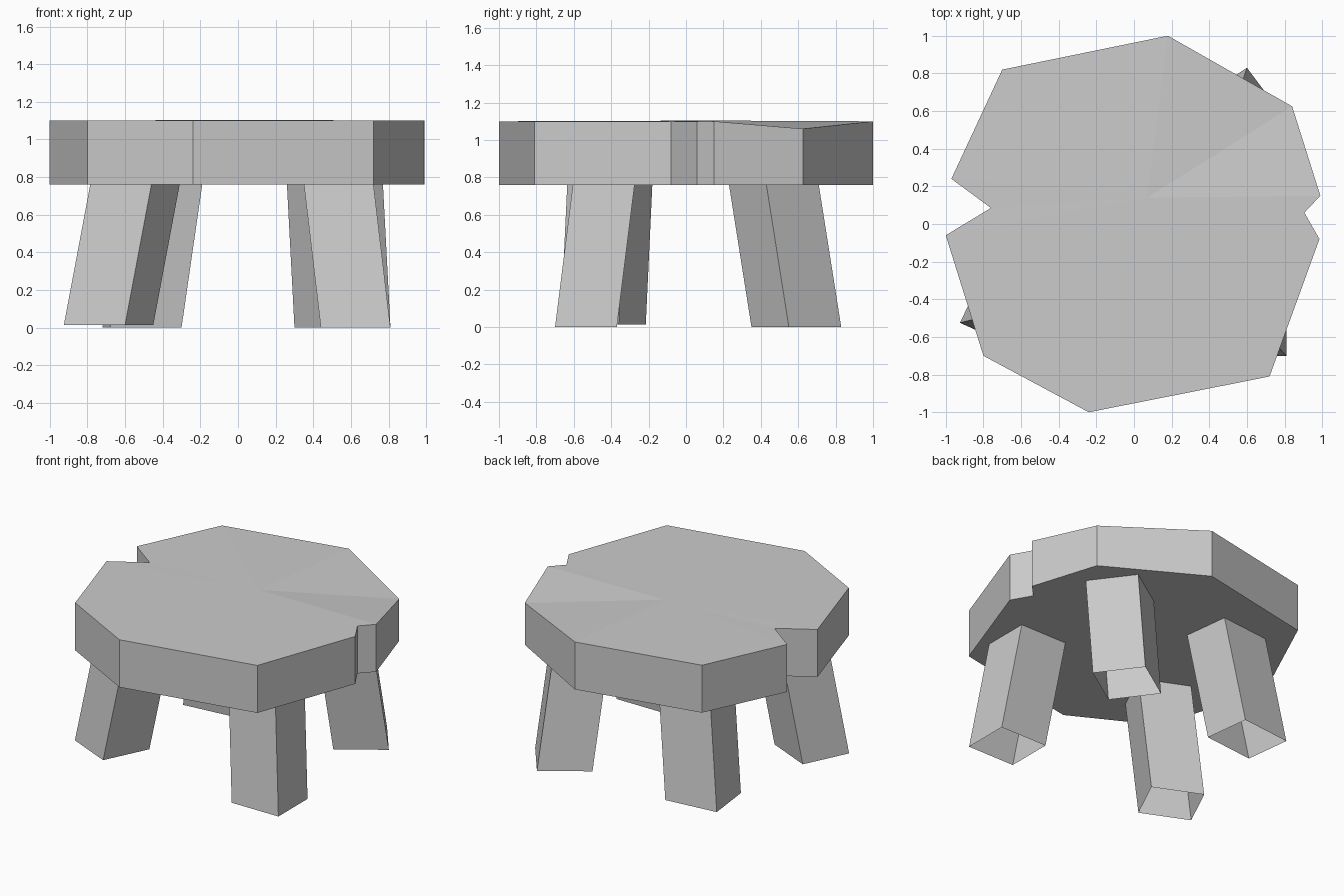
import bpy
import bmesh
from mathutils import Vector

default_cube = bpy.data.objects.get("Cube")
if default_cube:
    bpy.data.objects.remove(default_cube, do_unlink=True)

UNDERSIDE, TOP = 0.76, 1.10

# One plain grey for the whole table
grey = bpy.data.materials.new("stone_grey")
grey.use_nodes = True
colour = (0.6, 0.6, 0.6, 1)
grey.diffuse_color = colour
grey.node_tree.nodes["Principled BSDF"].inputs["Base Color"].default_value = colour


def finish(bm, name):
    mesh = bpy.data.meshes.new(name)
    bm.to_mesh(mesh)
    bm.free()
    mesh.materials.append(grey)
    obj = bpy.data.objects.new(name, mesh)
    bpy.context.collection.objects.link(obj)
    return obj


def add_walls(bm, lower, upper):
    """Join two rings of vertices with quads."""
    count = len(lower)
    for i in range(count):
        j = (i + 1) % count
        bm.faces.new((lower[i], lower[j], upper[j], upper[i]))


def tabletop(outline, chipped_corner, chip_depth, hub):
    bm = bmesh.new()
    lower = [bm.verts.new((x, y, UNDERSIDE)) for x, y in outline]
    upper = [bm.verts.new((x, y, TOP)) for x, y in outline]
    upper[chipped_corner].co.z -= chip_depth
    add_walls(bm, lower, upper)
    bm.faces.new(lower[::-1])
    # The top fans out from a central point, so the worn corner dips
    centre = bm.verts.new(hub)
    for i, vert in enumerate(upper):
        bm.faces.new((vert, upper[(i + 1) % len(upper)], centre))
    return finish(bm, "tabletop")


def leg(name, start, side_a, side_b, lean, foot_z=0.0):
    """Hollow slanted leg: a foot corner, two sides and a lean to the top."""
    bm = bmesh.new()
    p, a, b = Vector(start), Vector(side_a), Vector(side_b)
    foot = [p, p + a, p + a + b, p + b]
    lower = [bm.verts.new((c.x, c.y, foot_z)) for c in foot]
    upper = [bm.verts.new((c.x + lean[0], c.y + lean[1], UNDERSIDE)) for c in foot]
    add_walls(bm, lower, upper)
    return finish(bm, name)


# Rough-cut top with a notch on each side, counter-clockwise from the back
outline = [
    (0.18, 1.0), (-0.70, 0.82), (-0.97, 0.24), (-0.76, 0.085),
    (-1.0, -0.06), (-0.80, -0.70), (-0.24, -1.0), (0.72, -0.81),
    (0.985, -0.08), (0.905, 0.06), (0.99, 0.15), (0.84, 0.625),
]
tabletop(outline, chipped_corner=11, chip_depth=0.04, hub=(0.07, 0.14, TOP + 0.004))

# Four splayed legs
leg("front_right_leg", (-0.925, -0.525), (0.325, -0.145), (0.15, 0.31), (0.14, 0.035), 0.015)
leg("front_left_leg", (0.44, -0.70), (0.37, 0.0), (0.0, 0.33), (-0.09, 0.095))
leg("back_left_leg", (0.51, 0.35), (0.30, 0.20), (-0.21, 0.28), (-0.04, -0.12))
leg("back_right_leg", (-0.68, 0.35), (0.38, 0.04), (-0.04, 0.33), (0.11, -0.08))
